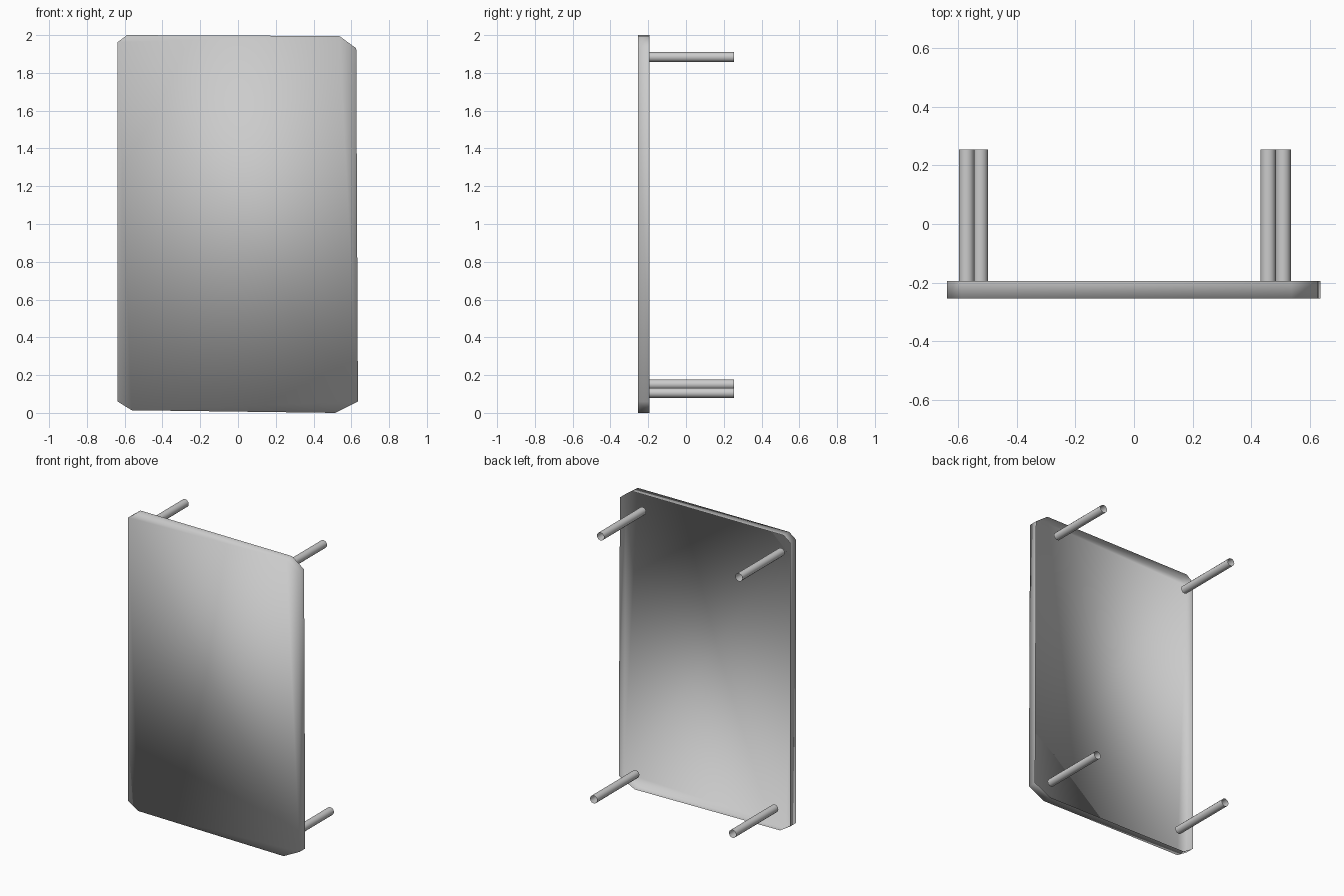
import bpy, bmesh, math

if "Cube" in bpy.data.objects:
    bpy.data.objects.remove(bpy.data.objects["Cube"])

FRONT, BACK, TIP = -0.254, -0.194, 0.254


def shell(name, outline, y0, y1, front_cap):
    """Thin wall along an (x, z) outline, with or without a front face."""
    bm = bmesh.new()
    near = [bm.verts.new((x, y0, z)) for x, z in outline]
    far = [bm.verts.new((x, y1, z)) for x, z in outline]
    count = len(outline)
    # Outline runs counter-clockwise seen from the front: walls face outward
    for i in range(count):
        j = (i + 1) % count
        bm.faces.new((near[j], near[i], far[i], far[j]))
    if front_cap:
        bm.faces.new(near)
    mesh = bpy.data.meshes.new(name)
    bm.to_mesh(mesh)
    bm.free()
    for poly in mesh.polygons:
        poly.use_smooth = True
    obj = bpy.data.objects.new(name, mesh)
    bpy.context.collection.objects.link(obj)
    return obj


# Open-backed tray with unevenly clipped corners
shell("panel", [(-0.637, 0.06), (-0.563, 0.014), (0.516, 0.0), (0.635, 0.06),
                (0.626, 1.93), (0.537, 1.995), (-0.588, 2.0), (-0.637, 1.963)],
      FRONT, BACK, True)

# Four open tubes behind the panel
PEGS = {
    "upper_left_peg": (-0.570, 1.884),
    "upper_right_peg": (0.457, 1.884),
    "lower_left_peg": (-0.523, 0.151),
    "lower_right_peg": (0.508, 0.106),
}
SIDES, RADIUS = 12, 0.0265
for name, (x, z) in PEGS.items():
    angles = [2 * math.pi * i / SIDES for i in range(SIDES)]
    ring = [(x + RADIUS * math.cos(a), z + RADIUS * math.sin(a)) for a in angles]
    shell(name, ring, BACK, TIP, False)
